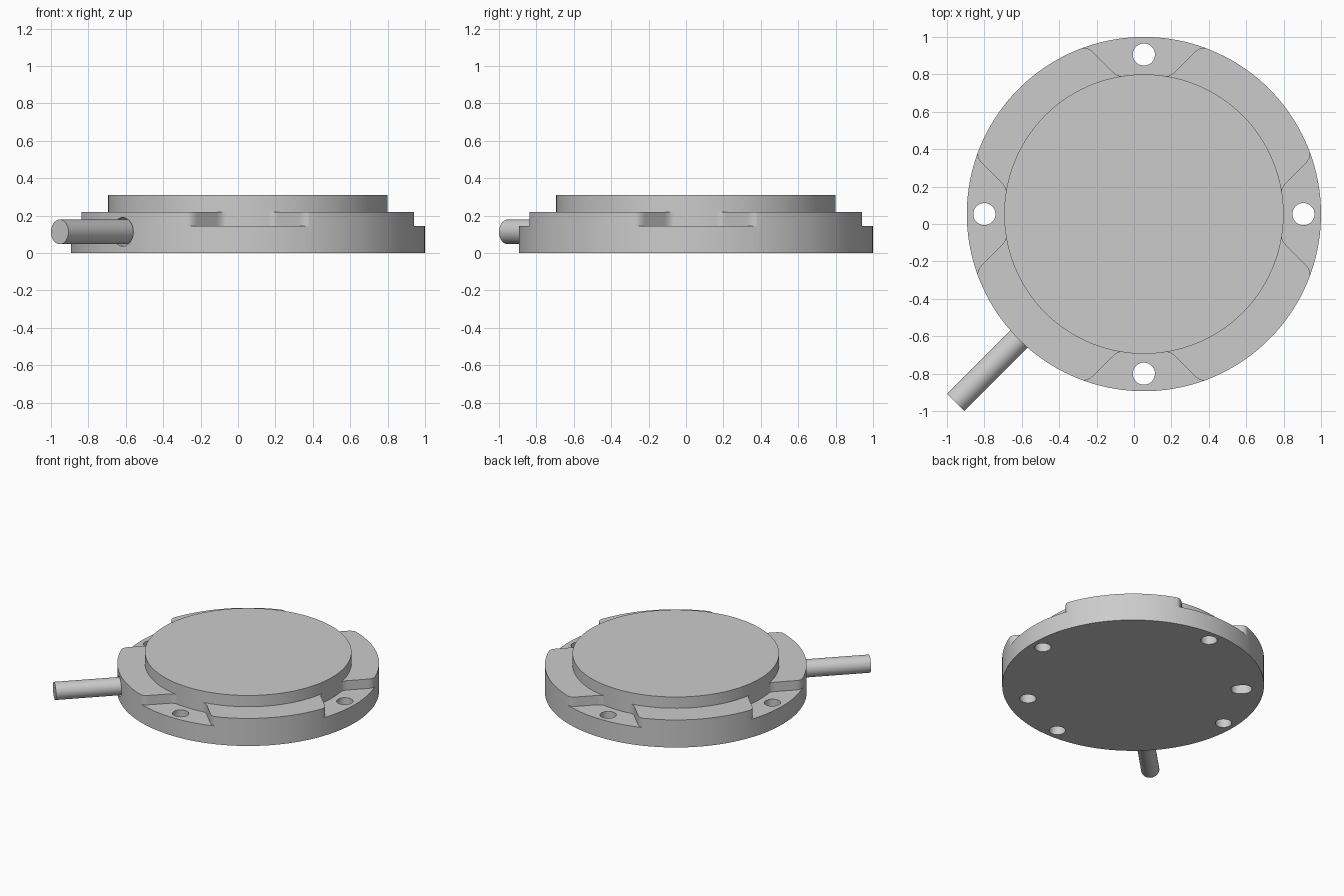
import bpy, bmesh
from math import pi, sin, cos, radians
from mathutils import Matrix, Vector

cube = bpy.data.objects.get("Cube")
if cube:
    bpy.data.objects.remove(cube, do_unlink=True)

CENTRE = Vector((0.053, 0.053, 0))
AXIS = Vector((-1, -1, 0)).normalized()   # direction of the cable tube
FLOOR, LUG_TOP, DISC_TOP = 0.145, 0.22, 0.31

grey = bpy.data.materials.new("plain grey")
grey.use_nodes = True
grey.diffuse_color = (0.6, 0.6, 0.6, 1)
grey.node_tree.nodes["Principled BSDF"].inputs["Base Color"].default_value = (0.6, 0.6, 0.6, 1)


def prism(name, outline, low, high, matrix=Matrix()):
    """Extrude a counter-clockwise outline from low to high."""
    bm = bmesh.new()
    base = bm.faces.new([bm.verts.new((p[0], p[1], low)) for p in outline])
    top = bmesh.ops.extrude_face_region(bm, geom=[base])["geom"]
    bmesh.ops.translate(bm, vec=(0, 0, high - low),
                        verts=[v for v in top if isinstance(v, bmesh.types.BMVert)])
    bmesh.ops.recalc_face_normals(bm, faces=bm.faces)
    mesh = bpy.data.meshes.new(name)
    bm.to_mesh(mesh)
    bm.free()
    mesh.transform(Matrix.Translation(CENTRE) @ matrix)
    mesh.materials.append(grey)
    obj = bpy.data.objects.new(name, mesh)
    bpy.context.collection.objects.link(obj)
    return obj


def circle(radius, count=48):
    return [(radius * cos(2 * pi * i / count), radius * sin(2 * pi * i / count))
            for i in range(count)]


def slot(radius, half):
    return [(x + (half if x > 0 else -half), y) for x, y in circle(radius, 46)]


def fillet(start, corner, end, steps=6):
    a, b, c = Vector(start), Vector(corner), Vector(end)
    return [a * (1 - t) ** 2 + b * 2 * t * (1 - t) + c * t * t
            for t in (i / steps for i in range(steps + 1))]


def cut(target, cutter):
    mod = target.modifiers.new("cut", 'BOOLEAN')
    mod.operation, mod.solver, mod.object = 'DIFFERENCE', 'EXACT', cutter
    cutter.hide_render = True
    bpy.context.view_layer.objects.active = target
    bpy.ops.object.modifier_apply(modifier=mod.name)
    bpy.data.objects.remove(cutter, do_unlink=True)


def smooth(obj):
    bpy.ops.object.select_all(action='DESELECT')
    obj.select_set(True)
    bpy.context.view_layer.objects.active = obj
    bpy.ops.object.shade_smooth_by_angle(angle=radians(30))


# Main parts
body = prism("base_body", circle(0.947, 160), 0, LUG_TOP)
disc = prism("top_disc", circle(0.747, 160), 0.12, DISC_TOP)

# Flared notch outline with rounded corners, mirrored about its middle
side = (fillet((0.115, 0.738), (0.14, 0.734), (0.17, 0.764))
        + fillet((0.27, 0.864), (0.303, 0.897), (0.335, 0.887)) + [Vector((0.38, 1.1))])
notch = side + [Vector((-p.x, p.y)) for p in reversed(side)]

# Four notches, each with a through hole
for i in range(4):
    turn = Matrix.Rotation(i * pi / 2, 4, 'Z')
    cut(body, prism("notch_cutter", notch, FLOOR, 0.4, turn))
    cut(body, prism("hole_cutter", circle(0.059), -0.1, 0.4,
                    turn @ Matrix.Translation((0, 0.853, 0))))

# Blind locating hole and slot in the underside
across = Vector((-AXIS.y, AXIS.x, 0))
for sign, half in ((1, 0.0), (-1, 0.016)):
    place = Matrix.Translation(AXIS * 0.125 + across * 0.775 * sign)
    cut(body, prism("dowel_cutter", slot(0.06, half), -0.1, 0.08,
                    place @ Matrix.Rotation(-pi / 4, 4, 'Z')))

# Cable tube in a slightly wider socket
lay = (Matrix.Translation((0, 0, 0.113))
       @ AXIS.to_track_quat('Z', 'Y').to_matrix().to_4x4())
cut(body, prism("socket_cutter", circle(0.077), 0.86, 1.2, lay))
tube = prism("cable_tube", circle(0.066), 0.82, 1.423, lay)

for part in (body, disc, tube):
    smooth(part)
